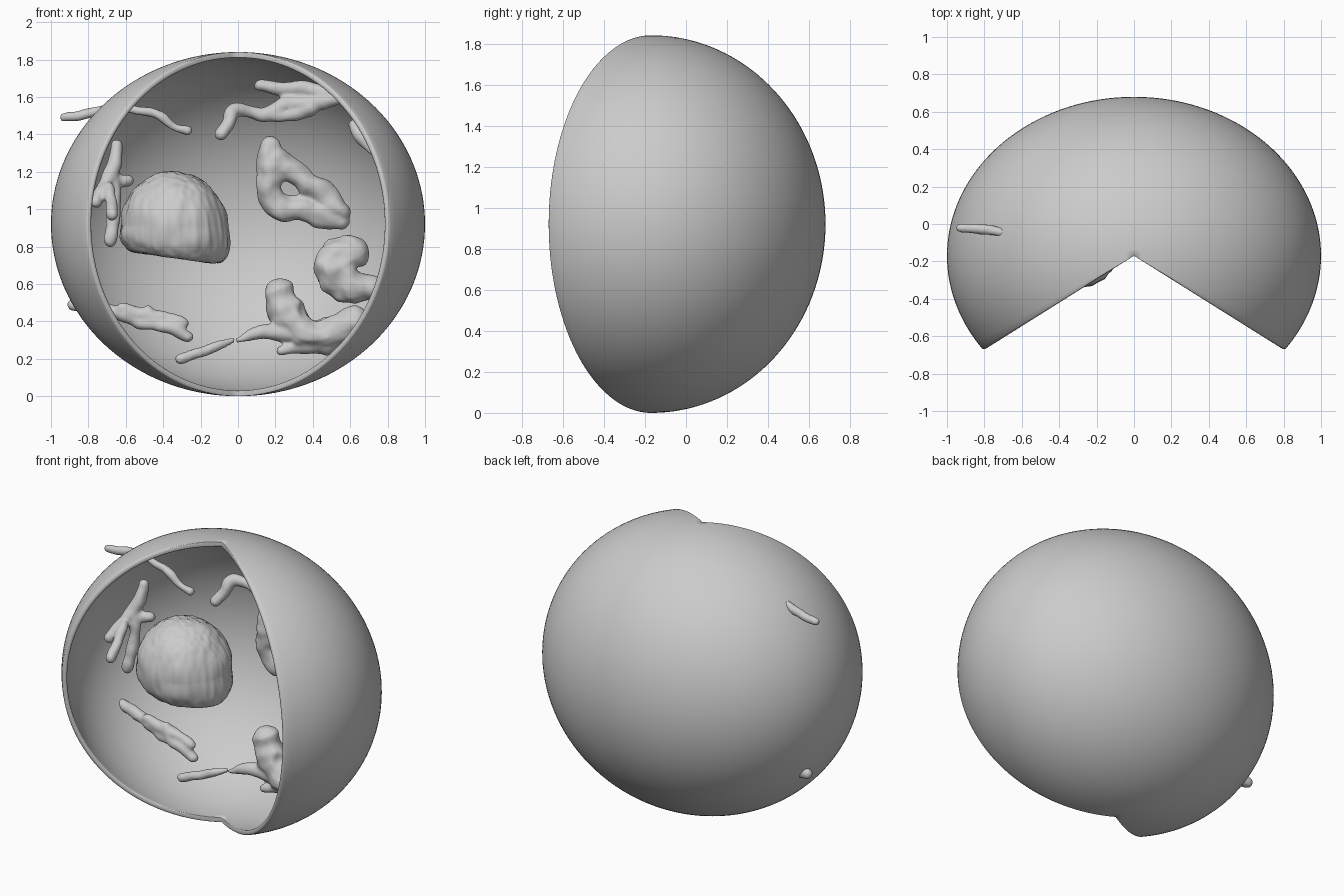
import bpy, bmesh, math
from mathutils import Vector, noise

if "Cube" in bpy.data.objects:
    bpy.data.objects.remove(bpy.data.objects["Cube"])

CENTRE = Vector((0, -0.17, 0.92))
RADII = Vector((1.0, 0.85, 0.92))


def finish(bm, name):
    bmesh.ops.recalc_face_normals(bm, faces=bm.faces)
    mesh = bpy.data.meshes.new(name)
    bm.to_mesh(mesh)
    bm.free()
    mesh.polygons.foreach_set("use_smooth", [True] * len(mesh.polygons))
    ob = bpy.data.objects.new(name, mesh)
    bpy.context.collection.objects.link(ob)
    return ob


def make_shell():
    """Ellipsoid wall with a wedge cut away and a rounded rim."""
    half = 0.016
    start, end = math.radians(-35.5), math.radians(215.5)
    n, m, k = 96, 72, 6
    cols = [(1.0, start + (end - start) * i / n) for i in range(n + 1)]
    for j in range(1, k):
        u = math.pi * j / k
        cols.append((1 - half + half * math.cos(u), end + half * math.sin(u)))
    cols += [(1 - 2 * half, end - (end - start) * i / n) for i in range(n + 1)]
    for j in range(1, k):
        u = math.pi * (1 - j / k)
        cols.append((1 - half + half * math.cos(u), start - half * math.sin(u)))
    bm = bmesh.new()
    grid = []
    for s, phi in cols:
        col = []
        for j in range(m + 1):
            t = math.pi * j / m
            p = Vector((math.sin(t) * math.cos(phi), math.sin(t) * math.sin(phi), math.cos(t)))
            col.append(bm.verts.new(CENTRE + RADII * s * p))
        grid.append(col)
    for a, b in zip(grid, grid[1:] + grid[:1]):
        for j in range(m):
            bm.faces.new((a[j], a[j + 1], b[j + 1], b[j]))
    bmesh.ops.remove_doubles(bm, verts=bm.verts, dist=1e-5)
    finish(bm, "cell_wall")


def make_nucleus():
    """Bumpy dome with a hollowed underside and vertical streaks."""
    bm = bmesh.new()
    bmesh.ops.create_icosphere(bm, subdivisions=6, radius=1)
    for v in bm.verts:
        d = v.co.copy()
        if d.z < 0:
            # boxier lower half with an arched base
            r = math.hypot(d.x, d.y)
            q = (r ** 3 + abs(d.z) ** 3) ** (1 / 3)
            d /= q
        x, y, z = d
        flat = max(0.0, -z)
        r2 = x * x + y * y
        pz = z * (0.29 if z > 0 else 0.21)
        pz += 0.05 * flat * max(0, 1 - 1.5 * r2) - 0.05 * flat * x
        px = x * 0.285 + 0.03 * flat * x - 0.035 * (pz - 0.0)
        f = 1 + 0.018 * noise.noise(Vector((x * 9, y * 9, z * 1.5)))
        f += 0.03 * noise.noise(d * 2.2)
        if z > 0.75:
            f += 0.012 * noise.noise(d * 22)
        v.co = Vector((-0.34 + px * f, -0.07 + y * 0.28 * f, 0.91 + pz * f))
    finish(bm, "nucleus")


def add_tube(bm, pts, seed):
    """Round-ended tube through (x, y, z, radius) points."""
    P = [Vector(p) for p in pts]
    P = [2 * P[0] - P[1]] + P + [2 * P[-1] - P[-2]]
    path = []
    for i in range(1, len(P) - 2):
        a, b, c, d = P[i - 1:i + 3]
        for s in range(8):
            t = s / 8
            path.append(0.5 * (2 * b + (c - a) * t + (2 * a - 5 * b + 4 * c - d) * t * t
                               + (3 * b - a - 3 * c + d) * t ** 3))
    path.append(P[-2])
    pos = [p.to_3d() for p in path]
    rad = [max(0.01, p[3]) for p in path]
    first, last = (pos[1] - pos[0]).normalized(), (pos[-1] - pos[-2]).normalized()
    stations = [(pos[0] - first * rad[0] * math.cos(a), rad[0] * math.sin(a), first)
                for a in (0.15, 0.5, 0.9, 1.25)]
    for i, p in enumerate(pos):
        tan = (pos[min(i + 1, len(pos) - 1)] - pos[max(i - 1, 0)]).normalized()
        stations.append((p, rad[i], tan))
    stations += [(pos[-1] + last * rad[-1] * math.cos(a), rad[-1] * math.sin(a), last)
                 for a in (1.25, 0.9, 0.5, 0.15)]
    side = first.orthogonal()
    rings, n = [], 14
    for p, r, tan in stations:
        side = (side - tan * side.dot(tan)).normalized()
        up = tan.cross(side)
        ring = []
        for j in range(n):
            a = math.tau * j / n
            d = side * math.cos(a) + up * math.sin(a)
            w = 1 + 0.3 * noise.noise((p + d * r) * 14 + Vector((seed, 0, 0)))
            ring.append(bm.verts.new(p + d * r * w))
        rings.append(ring)
    for a, b in zip(rings, rings[1:]):
        for j in range(n):
            bm.faces.new((a[j], a[(j + 1) % n], b[(j + 1) % n], b[j]))
    bm.faces.new(rings[0])
    bm.faces.new(rings[-1])


def organelle(name, *tubes):
    """Several tubes fused into one soft lumpy body."""
    bm = bmesh.new()
    for i, t in enumerate(tubes):
        add_tube(bm, t, i * 3.7)
    ob = finish(bm, name)
    rm = ob.modifiers.new("fuse", 'REMESH')
    rm.mode = 'VOXEL'
    rm.voxel_size = 0.011
    rm.use_smooth_shade = True
    sm = ob.modifiers.new("soften", 'SMOOTH')
    sm.factor = 0.5
    sm.iterations = 4


make_shell()
make_nucleus()

# thin strands on the left side
organelle("upper_left_strand",
          [(-.93, -.02, 1.49, .024), (-.8, -.03, 1.51, .028), (-.67, -.05, 1.54, .024),
           (-.55, -.09, 1.53, .024), (-.44, -.11, 1.51, .028), (-.34, -.11, 1.44, .024),
           (-.27, -.11, 1.42, .028)])
organelle("left_branching_body",
          [(-.65, -.05, 1.34, .034), (-.66, -.08, 1.24, .042), (-.71, -.16, 1.13, .035),
           (-.76, -.25, 1.04, .034)],
          [(-.73, -.17, 1.12, .03), (-.66, -.1, 1.14, .034), (-.59, -.07, 1.15, .034)],
          [(-.66, -.12, 1.16, .03), (-.66, -.14, .98, .038), (-.68, -.17, .83, .036)],
          [(-.69, -.2, 1.12, .03), (-.67, -.36, .97, .032)])
organelle("lower_left_body",
          [(-.88, .0, .49, .034), (-.75, -.02, .47, .036), (-.62, -.04, .44, .04),
           (-.5, -.06, .39, .036), (-.38, -.08, .37, .034), (-.27, -.08, .32, .034)],
          [(-.62, -.06, .47, .03), (-.48, -.05, .43, .04), (-.38, -.06, .42, .034),
           (-.29, -.07, .39, .028)],
          [(-.48, -.06, .46, .028), (-.44, -.08, .39, .03)])
organelle("lower_thin_strand",
          [(-.31, -.14, .2, .028), (-.21, -.12, .23, .03), (-.11, -.1, .27, .027),
           (-.03, -.08, .3, .016)])

# thick bodies on the right side
organelle("lower_right_body",
          [(.22, -.02, .55, .08), (.27, -.02, .43, .1), (.36, -.02, .34, .095),
           (.47, -.04, .33, .09), (.62, -.05, .4, .085)],
          [(.0, -.08, .3, .016), (.1, -.06, .34, .036), (.19, -.05, .35, .045),
           (.32, -.03, .33, .06)],
          [(.23, -.06, .24, .026), (.33, -.04, .27, .045), (.47, -.04, .28, .06)])
organelle("right_curled_body",
          [(.61, -.03, .77, .09), (.53, -.04, .73, .11), (.52, -.05, .65, .105),
           (.6, -.06, .59, .095), (.7, -.07, .58, .075)])
organelle("centre_looped_body",
          [(.17, .07, 1.33, .062), (.17, .07, 1.2, .08), (.17, .07, 1.1, .065),
           (.21, .08, 1.02, .068), (.34, .09, 1.0, .065), (.46, .1, .96, .065),
           (.55, .1, .94, .05)],
          [(.2, .07, 1.26, .07), (.32, .08, 1.18, .065), (.43, .09, 1.1, .07),
           (.54, .1, .99, .065)])
organelle("upper_right_body",
          [(-.09, -.1, 1.4, .035), (-.05, -.07, 1.46, .037), (-.02, -.03, 1.53, .04),
           (.07, 0, 1.52, .035), (.14, .01, 1.5, .042), (.24, .01, 1.56, .038),
           (.36, .01, 1.57, .045), (.52, .0, 1.59, .042)],
          [(.12, .03, 1.66, .034), (.24, .03, 1.64, .036), (.36, .02, 1.65, .036),
           (.46, .01, 1.61, .05)],
          [(.14, .01, 1.5, .036), (.27, .0, 1.5, .036), (.39, .0, 1.54, .045)])
organelle("right_slim_body",
          [(.62, -.08, 1.45, .03), (.66, -.1, 1.38, .036), (.72, -.12, 1.31, .026)])
